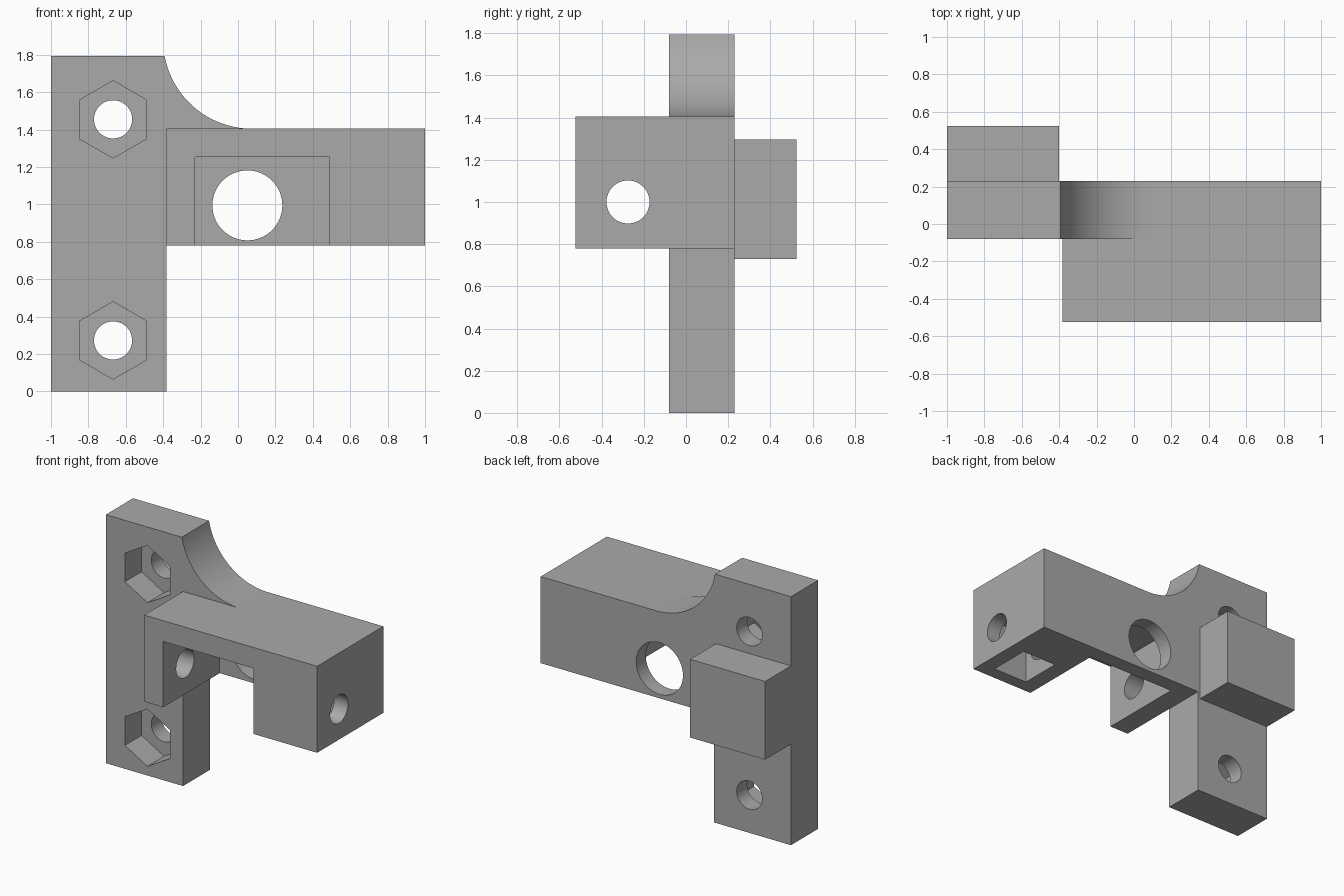
import bpy, bmesh
from math import pi, sin, cos, atan2, hypot

cube = bpy.data.objects.get("Cube")
if cube:
    bpy.data.objects.remove(cube, do_unlink=True)

grey = bpy.data.materials.new("mid grey")
grey.use_nodes = True
grey.diffuse_color = (0.4, 0.4, 0.4, 1)
grey.node_tree.nodes["Principled BSDF"].inputs["Base Color"].default_value = (0.4, 0.4, 0.4, 1)


def prism(name, outline, start, end, axis="y"):
    """Extrude an outline along y (points are x, z) or x (points are y, z)."""
    place = (lambda p, d: (p[0], d, p[1])) if axis == "y" else (lambda p, d: (d, p[0], p[1]))
    bm = bmesh.new()
    face = bm.faces.new([bm.verts.new(place(p, start)) for p in outline])
    side = bmesh.ops.extrude_face_region(bm, geom=[face])["geom"]
    shift = (0, end - start, 0) if axis == "y" else (end - start, 0, 0)
    bmesh.ops.translate(bm, vec=shift, verts=[v for v in side if isinstance(v, bmesh.types.BMVert)])
    bmesh.ops.recalc_face_normals(bm, faces=bm.faces)
    mesh = bpy.data.meshes.new(name)
    bm.to_mesh(mesh)
    bm.free()
    mesh.materials.append(grey)
    obj = bpy.data.objects.new(name, mesh)
    bpy.context.collection.objects.link(obj)
    return obj


def box(name, x, y, z):
    return prism(name, [(x[0], z[0]), (x[1], z[0]), (x[1], z[1]), (x[0], z[1])], *y)


def ring(centre, radius, sides):
    return [(centre[0] + radius * sin(2 * pi * i / sides),
             centre[1] + radius * cos(2 * pi * i / sides)) for i in range(sides)]


def combine(target, tool, operation):
    mod = target.modifiers.new(tool.name, "BOOLEAN")
    mod.operation, mod.object, mod.solver = operation, tool, "EXACT"
    bpy.context.view_layer.objects.active = target
    bpy.ops.object.modifier_apply(modifier=mod.name)
    bpy.data.objects.remove(tool, do_unlink=True)


# Upright plate and rear of the arm, joined by a concave curve
left, inner, back, front = -1, -0.383, 0.23, -0.08
arm_low, arm_top, top = 0.78, 1.405, 1.795
cx, cz = 0.075, 1.88
radius = cz - arm_top
end_angle = atan2(top - cz, -(radius ** 2 - (cz - top) ** 2) ** 0.5)
steps = 32
curve = [(cx + radius * cos(a), cz + radius * sin(a))
         for a in (-pi / 2 + (end_angle + pi / 2) * i / steps for i in range(steps + 1))]
outline = [(left, 0), (inner, 0), (inner, arm_low), (1, arm_low), (1, arm_top)] + curve + [(left, top)]
bracket = prism("bracket", outline, front, back)

# Forward part of the arm and the rear block
combine(bracket, box("arm_front", (inner, 1), (-0.525, front), (arm_low, arm_top)), "UNION")
combine(bracket, box("rear_block", (left, -0.4), (back, 0.525), (0.73, 1.295)), "UNION")

# Open pocket, large rear opening and cross bore through the arm
combine(bracket, box("arm_pocket", (-0.23, 0.49), (-0.7, 0.12), (0.6, 1.255)), "DIFFERENCE")
combine(bracket, prism("rear_opening", ring((0.05, 0.995), 0.187, 64), 0, 0.4), "DIFFERENCE")
combine(bracket, prism("cross_bore", ring((-0.275, 1.0), 0.102, 48), -0.6, 1.2, "x"), "DIFFERENCE")

# Nut slot, open underneath
combine(bracket, box("nut_slot", (0.61, 0.89), (-0.43, -0.12), (0.6, 1.155)), "DIFFERENCE")

# Two bolt holes with hexagonal recesses
for z in (0.273, 1.455):
    combine(bracket, prism("bolt_hole", ring((-0.668, z), 0.102, 48), -0.3, 0.4), "DIFFERENCE")
    combine(bracket, prism("hex_recess", ring((-0.668, z), 0.207, 6), -0.3, 0.11), "DIFFERENCE")

# Smooth round walls, sharp edges elsewhere
bpy.ops.object.select_all(action="DESELECT")
bracket.select_set(True)
bpy.context.view_layer.objects.active = bracket
bpy.ops.object.shade_smooth_by_angle(angle=pi / 6)
